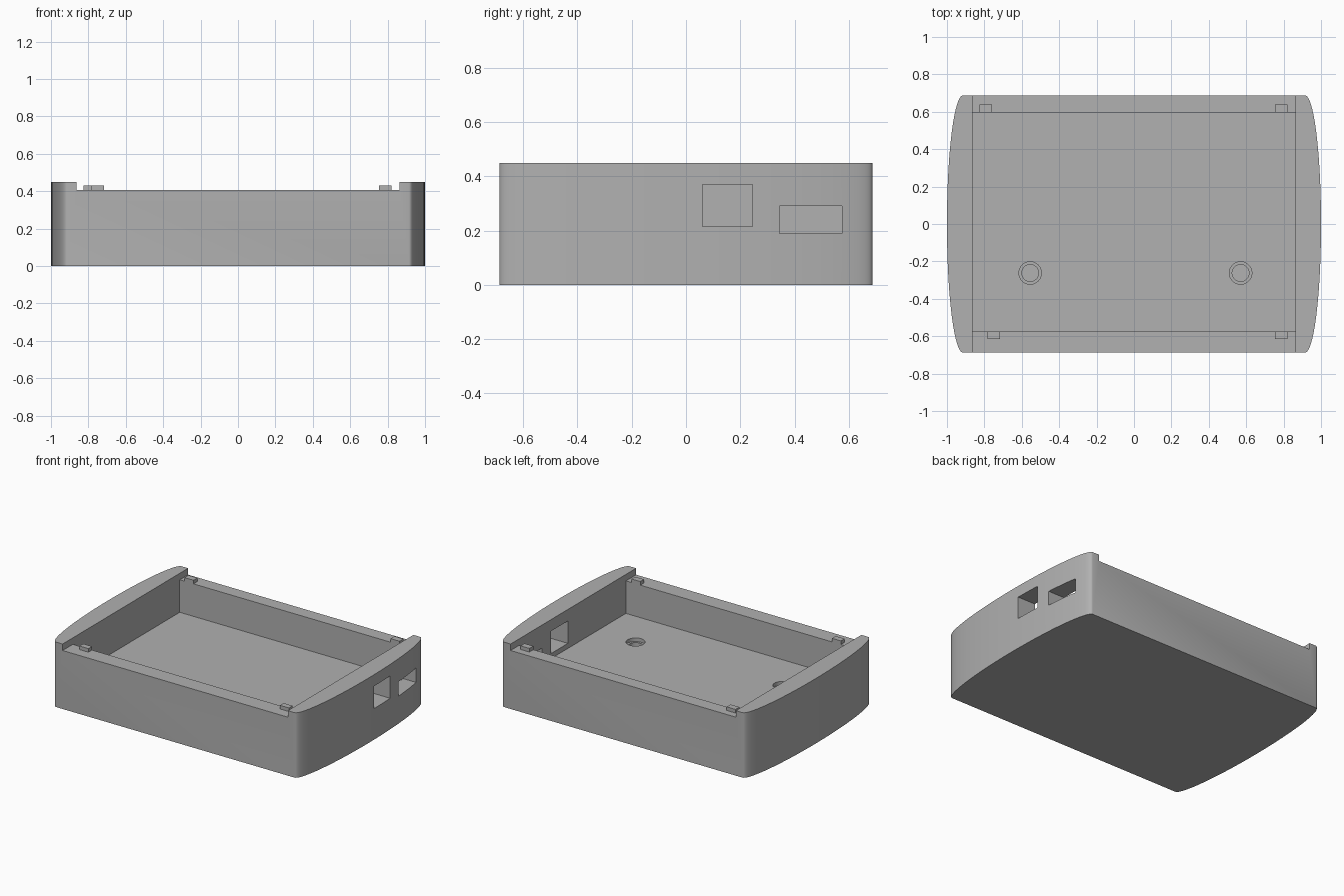
import bpy, bmesh
from math import cos, sin, pi, radians

if "Cube" in bpy.data.objects:
    bpy.data.objects.remove(bpy.data.objects["Cube"])

HALF_Y = 0.687      # half depth of the case
STRAIGHT_X = 0.915  # where the curved ends begin
INNER_X = 0.863     # inner face of the end walls
TOP, RIM, FLOOR = 0.45, 0.405, 0.18

grey = bpy.data.materials.new("grey plastic")
grey.use_nodes = True
colour = (0.44, 0.44, 0.44, 1)
grey.diffuse_color = colour
grey.node_tree.nodes["Principled BSDF"].inputs["Base Color"].default_value = colour


def prism(name, outline, z0, z1):
    """Extrude a closed xy outline from z0 to z1."""
    bm = bmesh.new()
    base = bm.faces.new([bm.verts.new((x, y, z0)) for x, y in outline])
    top = bmesh.ops.extrude_face_region(bm, geom=[base])["geom"]
    bmesh.ops.translate(bm, vec=(0, 0, z1 - z0),
                        verts=[v for v in top if isinstance(v, bmesh.types.BMVert)])
    bmesh.ops.recalc_face_normals(bm, faces=bm.faces)
    mesh = bpy.data.meshes.new(name)
    bm.to_mesh(mesh)
    bm.free()
    mesh.materials.append(grey)
    obj = bpy.data.objects.new(name, mesh)
    bpy.context.collection.objects.link(obj)
    return obj


def box(name, x0, x1, y0, y1, z0, z1):
    return prism(name, [(x0, y0), (x1, y0), (x1, y1), (x0, y1)], z0, z1)


def disc(name, x, y, r, z0, z1, n=48):
    ring = [(x + r * cos(2 * pi * i / n), y + r * sin(2 * pi * i / n)) for i in range(n)]
    return prism(name, ring, z0, z1)


def cut(target, cutter):
    """Subtract the cutter and throw it away."""
    mod = target.modifiers.new("cut", "BOOLEAN")
    mod.operation, mod.solver, mod.object = "DIFFERENCE", "EXACT", cutter
    bpy.context.view_layer.objects.active = target
    bpy.ops.object.modifier_apply(modifier=mod.name)
    bpy.data.objects.remove(cutter)


# Outer body: straight long sides, elliptical ends
STEPS = 40
angles = [-pi / 2 + pi * i / STEPS for i in range(STEPS + 1)]
right_end = [(STRAIGHT_X + (1 - STRAIGHT_X) * cos(a), HALF_Y * sin(a)) for a in angles]
left_end = [(-x, -y) for x, y in right_end]
case = prism("case_body", right_end + left_end, 0, TOP)

# Lowered rim along the long sides, then the open tray
cut(case, box("rim_cutter", -INNER_X, INNER_X, -1, 1, RIM, 1))
cut(case, box("tray_cutter", -INNER_X, INNER_X, -0.575, 0.595, FLOOR, 1))

# Two connector openings through one end wall
cut(case, box("square_port_cutter", 0.8, 1.1, 0.06, 0.245, 0.215, 0.37))
cut(case, box("wide_port_cutter", 0.8, 1.1, 0.345, 0.575, 0.19, 0.29))

# Stepped blind screw holes in the floor
for x in (-0.555, 0.57):
    cut(case, disc("bore_cutter", x, -0.262, 0.06, FLOOR - 0.025, 0.3))
    cut(case, disc("hole_cutter", x, -0.262, 0.045, 0.08, 0.3))

bpy.ops.object.select_all(action="DESELECT")
case.select_set(True)
bpy.context.view_layer.objects.active = case
bpy.ops.object.shade_smooth_by_angle(angle=radians(30))

# Small locating tabs on the rim
for side, x, y0, y1 in (("back_right", -0.792, 0.595, 0.638),
                        ("back_left", 0.787, 0.595, 0.638),
                        ("front_right", -0.75, -0.615, -0.575),
                        ("front_left", 0.787, -0.615, -0.575)):
    box(side + "_tab", x - 0.034, x + 0.034, y0, y1, RIM - 0.005, 0.43)
